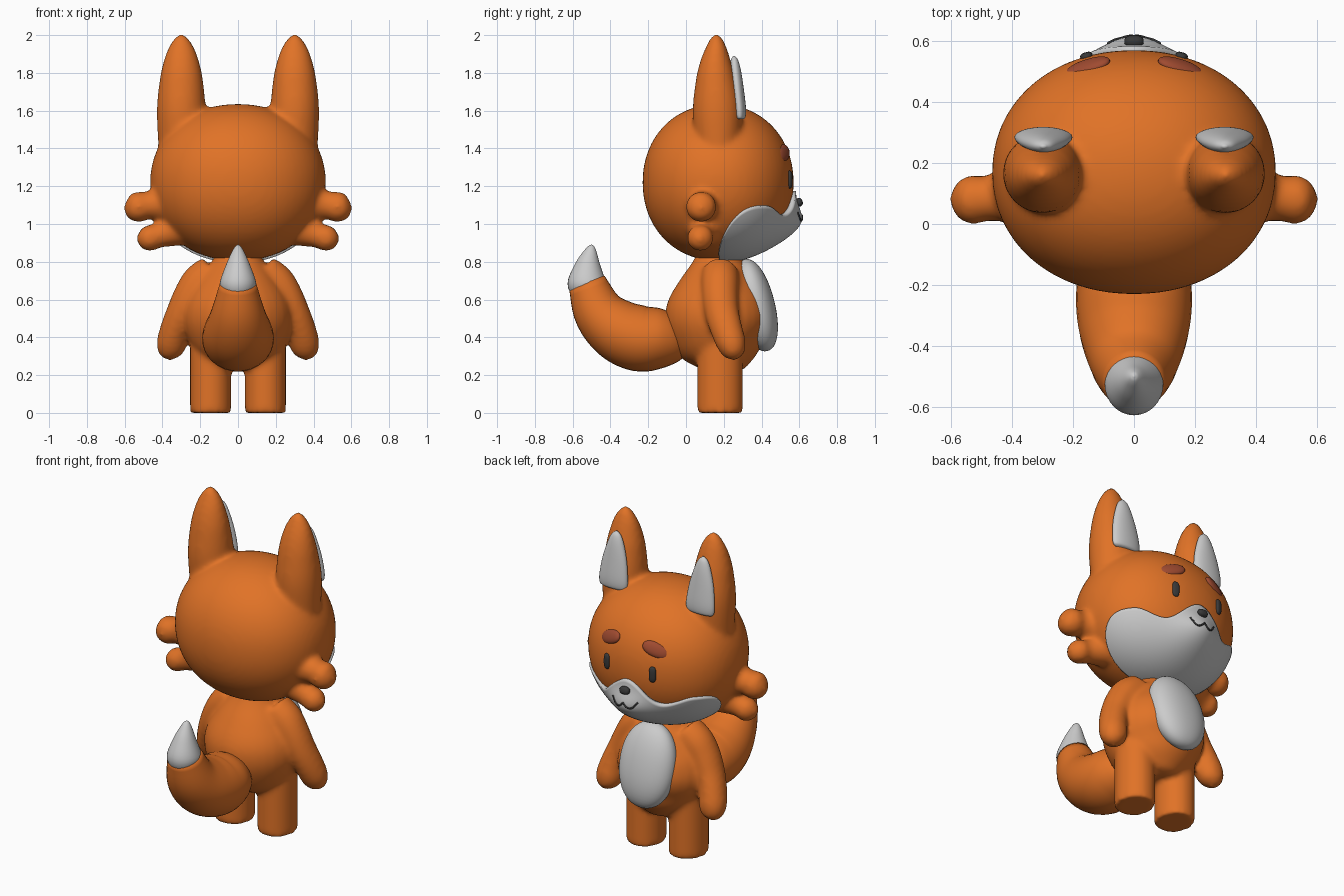
import bpy, bmesh
from math import sin, cos, acos, pi, exp, radians
from mathutils import Vector, Euler

if "Cube" in bpy.data.objects:
    bpy.data.objects.remove(bpy.data.objects["Cube"])

N = 2.1                                  # roundness of the head
HC = Vector((0, 0.17, 1.22))             # head centre


def material(name, rgb):
    m = bpy.data.materials.new(name)
    m.diffuse_color = (*rgb, 1)
    m.use_nodes = True
    m.node_tree.nodes["Principled BSDF"].inputs["Base Color"].default_value = m.diffuse_color
    return m


ORANGE = material("orange", (0.75, 0.17, 0.02))
DARK = material("dark", (0.04, 0.04, 0.04))
BROWN = material("brown", (0.35, 0.07, 0.03))


def finish(bm, name, mat=None, fuse=False, recalc=True):
    if recalc:
        bmesh.ops.recalc_face_normals(bm, faces=bm.faces)
    for f in bm.faces:
        f.smooth = True
    me = bpy.data.meshes.new(name)
    bm.to_mesh(me)
    bm.free()
    ob = bpy.data.objects.new(name, me)
    bpy.context.collection.objects.link(ob)
    if mat:
        me.materials.append(mat)
    if fuse:                             # melt overlapping volumes together
        r = ob.modifiers.new("fuse", 'REMESH')
        r.mode, r.voxel_size, r.use_smooth_shade = 'VOXEL', 0.014, True
        s = ob.modifiers.new("soften", 'SMOOTH')
        s.factor, s.iterations = 0.5, 10
    return ob


def blob(bm, centre, radii, n=2.0, rot=(0, 0, 0), seg=32):
    R = Euler([radians(a) for a in rot]).to_matrix()
    new = bmesh.ops.create_uvsphere(bm, u_segments=seg, v_segments=seg // 2, radius=1)["verts"]
    for v in new:
        p = v.co / sum(abs(c) ** n for c in v.co) ** (1 / n)
        v.co = R @ Vector(p[i] * radii[i] for i in range(3)) + Vector(centre)


def tube(bm, pts, ref=(1, 0, 0), seg=32, sub=5):
    """Smooth tube through (x, y, z, ra, rb); ra runs along ref."""
    P = [Vector(p) for p in pts]
    P = [2 * P[0] - P[1]] + P + [2 * P[-1] - P[-2]]
    S = []
    for i in range(1, len(P) - 2):
        a, b, c, d = P[i - 1:i + 3]
        for k in range(sub):
            t = k / sub
            S.append(0.5 * (2 * b + (c - a) * t + (2 * a - 5 * b + 4 * c - d) * t * t
                            + (3 * b - a - 3 * c + d) * t ** 3))
    S.append(P[-2])
    rings = []
    for i, s in enumerate(S):
        t = (S[min(i + 1, len(S) - 1)] - S[max(i - 1, 0)]).to_3d().normalized()
        u = Vector(ref)
        u = (u - t * u.dot(t)).normalized()
        w = t.cross(u)
        rings.append([bm.verts.new(s.to_3d() + u * s[3] * cos(2 * pi * k / seg)
                                   + w * s[4] * sin(2 * pi * k / seg)) for k in range(seg)])
    for A, B in zip(rings, rings[1:]):
        for k in range(seg):
            bm.faces.new((A[k], A[k - 1], B[k - 1], B[k]))
    bm.faces.new(rings[0])
    bm.faces.new(rings[-1])


# head with ears and cheek tufts
bm = bmesh.new()
blob(bm, HC, (0.465, 0.4, 0.415), N, seg=64)
for s in (1, -1):
    tube(bm, [(s * x, y, z, a, b) for x, y, z, a, b in (
        (.29, .17, 1.38, .13, .12), (.30, .165, 1.6, .13, .13), (.30, .158, 1.76, .115, .107),
        (.30, .157, 1.85, .097, .085), (.30, .16, 1.93, .07, .057), (.30, .16, 1.985, .035, .03),
        (.30, .16, 2.006, .008, .008))])
    tube(bm, [(s * x, y, z, r, r) for x, y, z, r in (
        (.38, .10, 1.11, .11), (.47, .085, 1.1, .075), (.53, .08, 1.09, .081),
        (.57, .08, 1.085, .066), (.594, .08, 1.085, .035), (.603, .08, 1.085, .008))], (0, 1, 0))
    tube(bm, [(s * x, y, z, r, r) for x, y, z, r in (
        (.33, .1, .97, .09), (.42, .08, .94, .066), (.47, .075, .925, .07),
        (.505, .073, .92, .056), (.527, .073, .918, .03), (.536, .073, .917, .008))], (0, 1, 0))
finish(bm, "head", ORANGE, fuse=True)

# body with arms and legs
bm = bmesh.new()
tube(bm, [(0, y, z, r * 1.04, r) for y, z, r in (
    (.21, .225, .06), (.21, .25, .13), (.2, .31, .2), (.18, .4, .255), (.17, .5, .28),
    (.17, .6, .262), (.17, .7, .205), (.17, .8, .135), (.17, .87, .1))])
for s in (1, -1):
    tube(bm, [(s * x, y, z, a, b) for x, y, z, a, b in (
        (.13, .18, .74, .1, .1), (.2, .18, .69, .1, .1), (.255, .18, .62, .088, .095),
        (.3, .19, .53, .08, .09), (.335, .215, .44, .078, .085), (.353, .242, .36, .079, .077),
        (.36, .255, .308, .058, .055), (.36, .26, .28, .015, .015))])
    tube(bm, [(s * .145, .18, z, .109, .121) for z in (.42, .3, .15, 0)])
finish(bm, "body", ORANGE, fuse=True)

# tail and its pale tip
bm = bmesh.new()
tube(bm, [(0, y, z, a, r) for y, z, a, r in (
    (-.03, .41, .11, .11), (-.08, .4, .15, .14), (-.15, .395, .18, .163), (-.25, .395, .19, .175),
    (-.36, .44, .178, .165), (-.46, .535, .142, .137), (-.525, .69, .095, .1))])
finish(bm, "tail", ORANGE)
bm = bmesh.new()
tube(bm, [(0, y, z, a, r) for y, z, a, r in (
    (-.513, .655, .08, .085), (-.525, .69, .096, .102), (-.519, .78, .065, .069),
    (-.506, .85, .034, .036), (-.5, .88, .016, .017), (-.498, .89, .003, .003))])
finish(bm, "tail_tip")

# belly patch
bm = bmesh.new()
blob(bm, (0, .37, .57), (.178, .1, .25), 2.15, (14, 0, 0), 48)
finish(bm, "belly_patch")


# muzzle mask: lower front of the head, swelling around the mouth
def swell(x, z):
    d = (z - 1.0) / (0.1 if z > 1.0 else 0.14)
    return 0.08 * exp(-d * d - (x / 0.16) ** 2)


def mask_top(deg):
    if deg > 50:
        return 1.095 - 0.25 * ((deg - 50) / 40) ** 3
    a, b, t = (1.175, 1.045, deg / 28) if deg < 28 else (1.045, 1.095, (deg - 28) / 22)
    return a + (b - a) * t * t * (3 - 2 * t)


RX, RY, RZ = 0.476, 0.41, 0.425
bm = bmesh.new()
grid = []
for i in range(97):
    th = radians(-90 + 180 * i / 96)
    k = (abs(sin(th)) ** N + abs(cos(th)) ** N) ** (-1 / N)
    top = acos(-(mask_top(abs(-90 + 180 * i / 96)) - HC.z) / RZ)
    col = []
    for j in range(33):
        h = -cos(top * j / 32)
        r = k * max(0, 1 - abs(h) ** N) ** (1 / N)
        x, z = RX * r * sin(th), HC.z + RZ * h
        col.append(bm.verts.new((x, HC.y + RY * r * cos(th) + swell(x, z), z)))
    grid.append(col)
for A, B in zip(grid, grid[1:]):
    for j in range(32):
        bm.faces.new((A[j], A[j + 1], B[j + 1], B[j]))
bmesh.ops.remove_doubles(bm, verts=bm.verts, dist=1e-5)
mask = finish(bm, "muzzle_mask", recalc=False)
sol = mask.modifiers.new("thickness", 'SOLIDIFY')
sol.thickness, sol.offset = 0.03, -1

# inner ears, eyes and brows
for s, side in ((1, "right"), (-1, "left")):
    bm = bmesh.new()
    tube(bm, [(s * .297, y, z, a, b) for y, z, a, b in (
        (.285, 1.555, .08, .02), (.285, 1.57, .092, .031), (.282, 1.62, .094, .035),
        (.271, 1.72, .08, .034), (.261, 1.81, .055, .03), (.256, 1.865, .032, .02),
        (.254, 1.89, .006, .004))])
    finish(bm, "inner_ear_" + side)
    bm = bmesh.new()
    blob(bm, (s * .155, .547, 1.235), (.021, .016, .047), 3, (0, 0, -s * 17))
    finish(bm, "eye_" + side, DARK)
    bm = bmesh.new()
    blob(bm, (s * .153, .513, 1.375), (.08, .022, .042), 2.2, (22, s * 18, -s * 17))
    finish(bm, "brow_" + side, BROWN)

# nose
bm = bmesh.new()
blob(bm, (0, .598, 1.115), (.032, .02, .023), 2.4, (15, 0, 0))
finish(bm, "nose", DARK)

# mouth line lying on the mask
bm = bmesh.new()
line = []
for i in range(33):
    x = -0.085 + 0.17 * i / 32
    z = 1.045 - 0.035 * abs(sin(pi * x / 0.085)) + 0.015 * abs(x) / 0.085
    r = (1 - abs(x / RX) ** N - abs((z - HC.z) / RZ) ** N) ** (1 / N)
    line.append((x, HC.y + RY * r + swell(x, z) + 0.001, z, .005, .005))
tube(bm, line, (0, 1, 0), seg=8, sub=1)
finish(bm, "mouth", DARK)
